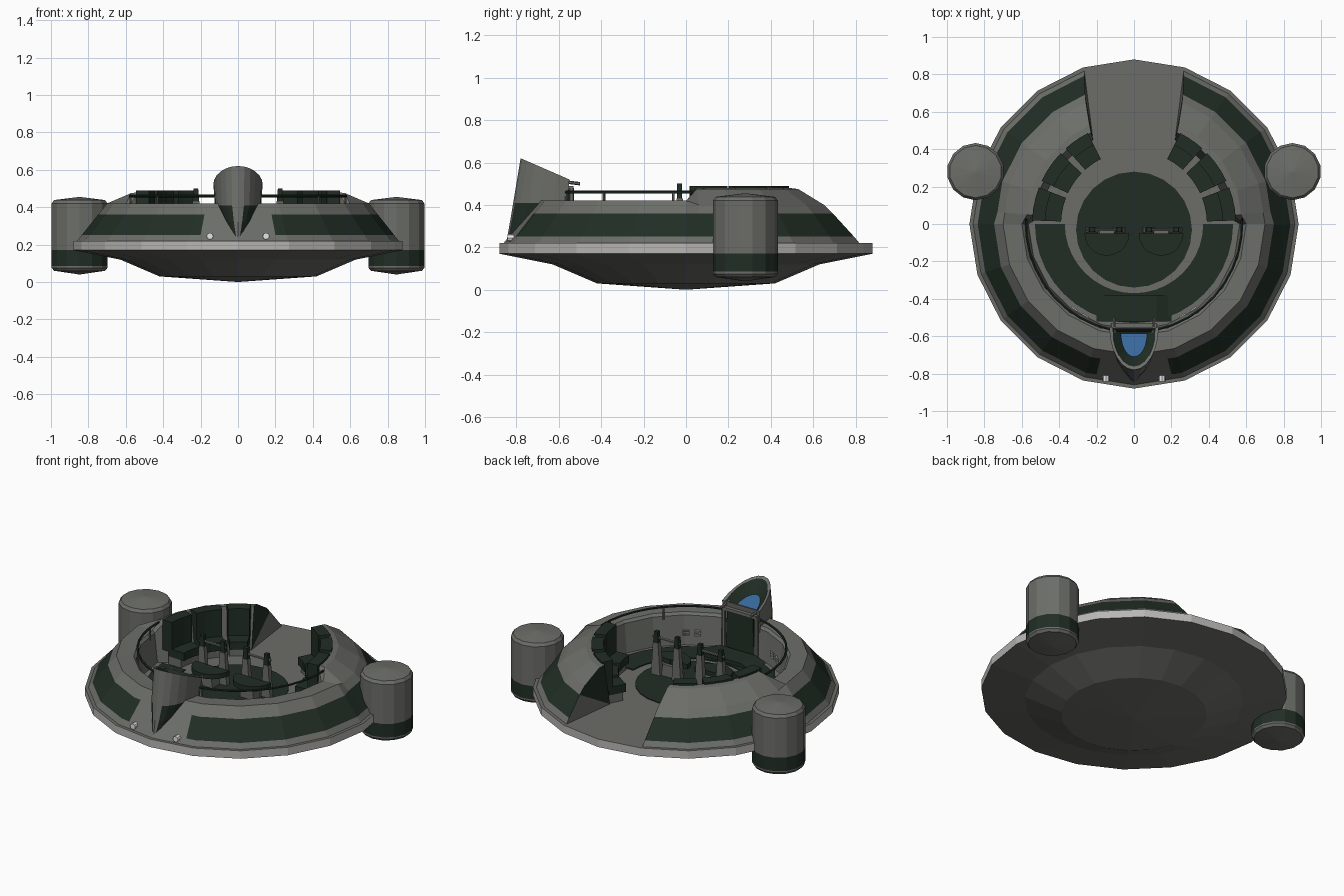
import bpy, bmesh, math
from mathutils import Vector

if "Cube" in bpy.data.objects:
    bpy.data.objects.remove(bpy.data.objects["Cube"])

def mat(name, r, g, b):
    m = bpy.data.materials.new(name)
    m.diffuse_color = (r, g, b, 1)
    m.use_nodes = True
    m.node_tree.nodes["Principled BSDF"].inputs["Base Color"].default_value = m.diffuse_color
    return m

GREY, DARK, LIGHT, BLUE, WHITE = range(5)
MATS = [mat("hull grey", .15, .155, .14), mat("dark green", .015, .027, .018),
        mat("rim light grey", .48, .47, .46), mat("screen blue", .04, .14, .33),
        mat("lamp white", .85, .85, .83)]

def build(name, verts, faces, cols):
    me = bpy.data.meshes.new(name)
    me.from_pydata([tuple(v) for v in verts], [], faces)
    for m in MATS:
        me.materials.append(m)
    for p, c in zip(me.polygons, cols):
        p.material_index = c
    bm = bmesh.new()
    bm.from_mesh(me)
    bmesh.ops.remove_doubles(bm, verts=bm.verts, dist=1e-5)
    bmesh.ops.recalc_face_normals(bm, faces=bm.faces)
    bm.to_mesh(me)
    bm.free()
    ob = bpy.data.objects.new(name, me)
    bpy.context.collection.objects.link(ob)
    return ob

def loft(name, rings, color, cap0=None, cap1=None):
    """Closed rings joined in order; color(ring, segment) picks the material."""
    n = len(rings[0])
    faces, cols = [], []
    for i in range(len(rings) - 1):
        for j in range(n):
            k = (j + 1) % n
            faces.append((i*n+j, i*n+k, i*n+n+k, i*n+n+j))
            cols.append(color(i, j))
    if cap0 is not None:
        faces.append(tuple(range(n))); cols.append(cap0)
    if cap1 is not None:
        faces.append(tuple((len(rings)-1)*n + j for j in range(n))); cols.append(cap1)
    return build(name, [v for r in rings for v in r], faces, cols)

def circle(r, z, n, cx=0, cy=0):
    return [(cx + r*math.sin(2*math.pi*j/n), cy + r*math.cos(2*math.pi*j/n), z) for j in range(n)]

def box(name, x0, x1, y0, y1, z0, z1, c, taper=0):
    a = [(x0, y0, z0), (x1, y0, z0), (x1, y1, z0), (x0, y1, z0)]
    b = [(x0+taper, y0, z1), (x1-taper, y0, z1), (x1-taper, y1, z1), (x0+taper, y1, z1)]
    return loft(name, [a, b], lambda i, j: c, c, c)

def sector(name, r0, r1, z0, z1, a0, a1, c, s=1, steps=3, cx=0, cy=0):
    """Block shaped like a slice of a ring, s = -1 mirrors it."""
    rings = []
    for i in range(steps + 1):
        a = math.radians(a0 + (a1 - a0)*i/steps)
        rings.append([(s*(cx + r*math.cos(a)), cy + r*math.sin(a), z)
                      for r, z in ((r0, z0), (r1, z0), (r1, z1), (r0, z1))])
    return loft(name, rings, lambda i, j: c, c, c)

def rod(name, p, q, r, c, n=6):
    p, q = Vector(p), Vector(q)
    rot = (q - p).to_track_quat('Z', 'Y')
    ends = [[e + rot @ Vector(v) for v in circle(r, 0, n)] for e in (p, q)]
    return loft(name, ends, lambda i, j: c, c, c)

# lower hull with light rim and cabin floor
low = [(.42, .03), (.63, .12), (.88, .17), (.88, .22), (.60, .22)]
bottom = [circle(.001, 0, 20)] + [circle(r, z, 20) for r, z in low]
loft("lower_hull", bottom, lambda i, j: LIGHT if i == 3 else GREY, GREY, GREY)

# upper hull: low front coaming, higher rear shoulders, gap at the back
FRONT = [(.86, .22), (.836, .25), (.748, .36), (.70, .42), (.60, .415), (.585, .40), (.565, .22)]
REAR = [(.86, .22), (.836, .25), (.74, .36), (.70, .40), (.58, .475), (.54, .48), (.50, .22)]
ANGLES = [-90, -76, -72, -54, -36, -18, 0, 5, 18, 36, 54, 72]
for s, side in ((1, "right"), (-1, "left")):
    verts, faces, cols = [], [], []
    for a in ANGLES:
        flat = math.cos(math.radians(9)) / math.cos(math.radians(a % 18 - 9))
        for r, z in (FRONT if a <= 0 else REAR):
            t = math.radians(a - (8*(.86 - r)/.36 if a == 72 else 0))
            verts.append((s*r*flat*math.cos(t), r*flat*math.sin(t), z))
    for i in range(len(ANGLES) - 1):
        for k in range(6):
            faces.append((i*7+k, i*7+k+1, i*7+8+k, i*7+7+k))
            cols.append(DARK if k == 1 and i > 0 else GREY)
    e = 7*(len(ANGLES) - 1)
    faces += [(e, e+1, e+2, e+6), (e+2, e+3, e+4, e+5, e+6)]
    cols += [GREY, DARK]
    build("upper_hull_" + side, verts, faces, cols)

# painted floor areas
loft("floor_disc", [circle(.31, .221, 24, 0, -.03), circle(.31, .226, 24, 0, -.03)],
     lambda i, j: DARK, DARK, DARK)
sector("floor_band", .37, .53, .221, .227, -180, 0, DARK, steps=20)
box("front_step", -.2, .2, -.52, -.38, .22, .25, DARK, .08)

# lift pods
POD = [(.14, .06), (.153, .075), (.153, .085), (.153, .17), (.153, .42), (.14, .438), (.001, .455)]
for s, side in ((1, "right"), (-1, "left")):
    rings = [circle(r, z, 14, s*.847, .28) for r, z in [(.001, .04)] + POD]
    loft("lift_pod_" + side, rings, lambda i, j: DARK if i == 3 else GREY, GREY, GREY)

# front cowl: bow-shaped shell with a recessed screen
def bow(hw, back, tip, zb, zt):
    pts = []
    for j in range(13):
        a = math.pi*j/12
        pts.append((hw*math.cos(a), back - (back - tip)*math.sin(a), zb + (zt - zb)*math.sin(a)))
    return pts

COWL = [bow(.035, -.70, -.845, .22, .235), bow(.085, -.62, -.83, .31, .32),
        bow(.122, -.56, -.815, .41, .41), bow(.132, -.55, -.78, .52, .62),
        bow(.115, -.56, -.762, .52, .61), bow(.07, -.585, -.71, .48, .53)]
def cowl_color(i, j):
    if i in (0, 1):
        return DARK if j in (1, 2, 3, 4, 7, 8, 9, 10) else GREY
    return DARK if i == 4 else GREY
loft("front_cowl", COWL, cowl_color, GREY, BLUE)
box("console_pedestal", -.1, .1, -.60, -.54, .22, .47, DARK, .01)
box("console_lip", -.12, .12, -.58, -.53, .47, .49, GREY)

for s, side in ((1, "right"), (-1, "left")):
    # console frame, handles and headlights
    rod("console_post_" + side, (s*.115, -.54, .22), (s*.115, -.54, .48), .012, GREY)
    rod("console_handle_" + side, (s*.105, -.58, .51), (s*.105, -.50, .50), .008, GREY)
    rod("headlight_" + side, (s*.15, -.81, .245), (s*.15, -.842, .245), .018, WHITE, 8)

    # hand rail around the front of the cabin
    arc = [math.radians(a) for a in range(-78, 4, 9)]
    pts = [(s*.578*math.cos(a), .578*math.sin(a), .46) for a in arc]
    for p, q in zip(pts, pts[1:]):
        rod("hand_rail_" + side, p, q, .007, DARK)
    for p in pts[::4]:
        rod("rail_post_" + side, (p[0], p[1], .38), p, .006, GREY)

    # vent strips on the inner front wall
    for a in (-64, -57):
        for z in (.28, .295, .31):
            sector("vent_strip_" + side, .551, .559, z, z + .007, a, a + 4, LIGHT, s, 1)

    # three bench seats with tall backs on each rear side
    for a0, a1 in ((2, 21), (25, 44), (48, 63)):
        sector("bench_cushion_" + side, .39, .50, .27, .32, a0, a1, DARK, s)
        sector("bench_base_" + side, .41, .50, .22, .27, a0, a1, GREY, s)
        sector("bench_back_" + side, .475, .545, .30, .49, a0, a1, DARK, s)

    # crew seat with two tapered uprights and a rounded pan
    for x in (.08, .225):
        box("seat_upright_" + side, s*x - .032, s*x + .032, -.045, -.015, .22, .43, GREY, .014)
        box("seat_grip_" + side, s*x - .018, s*x + .018, -.042, -.018, .43, .50, DARK, .006)
    rod("seat_crossbar_" + side, (s*.06, -.03, .46), (s*.25, -.03, .46), .008, GREY)
    sector("seat_pan_" + side, .001, .12, .30, .33, -180, 0, DARK, s, 10, .145, -.05)
    box("seat_base_" + side, s*.145 - .05, s*.145 + .05, -.12, -.03, .22, .30, GREY, .01)
